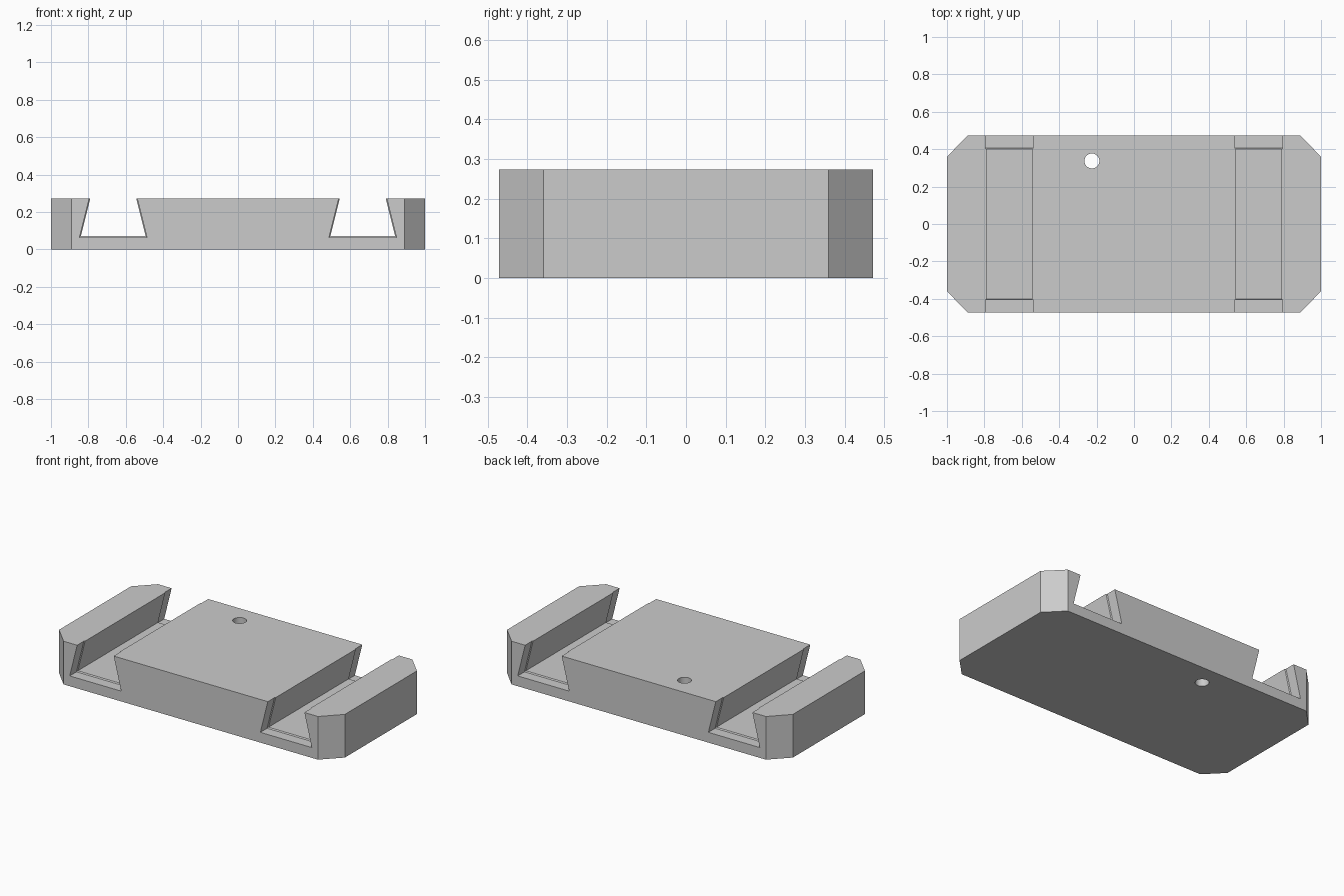
import bpy
import bmesh
import math

cube = bpy.data.objects.get("Cube")
if cube:
    bpy.data.objects.remove(cube, do_unlink=True)

HEIGHT = 0.273
HALF_Y = 0.472

grey = bpy.data.materials.new("neutral grey")
grey.use_nodes = True
grey.diffuse_color = (0.6, 0.6, 0.6, 1)
grey.node_tree.nodes["Principled BSDF"].inputs["Base Color"].default_value = grey.diffuse_color


def loft(name, sections):
    """Closed solid through a series of matching cross-sections."""
    bm = bmesh.new()
    rings = [[bm.verts.new(p) for p in section] for section in sections]
    for a, b in zip(rings, rings[1:]):
        for i in range(len(a)):
            j = (i + 1) % len(a)
            bm.faces.new((a[i], a[j], b[j], b[i]))
    bm.faces.new(rings[0])
    bm.faces.new(rings[-1])
    bmesh.ops.recalc_face_normals(bm, faces=bm.faces)
    mesh = bpy.data.meshes.new(name)
    bm.to_mesh(mesh)
    bm.free()
    mesh.materials.append(grey)
    obj = bpy.data.objects.new(name, mesh)
    bpy.context.collection.objects.link(obj)
    return obj


def cut(target, cutter):
    """Subtract the cutter and discard it."""
    cutter.hide_render = True
    mod = target.modifiers.new("cut", "BOOLEAN")
    mod.operation = "DIFFERENCE"
    mod.solver = "EXACT"
    mod.object = cutter
    bpy.context.view_layer.objects.active = target
    bpy.ops.object.modifier_apply(modifier=mod.name)
    bpy.data.objects.remove(cutter, do_unlink=True)


def groove_section(cx, y, grow):
    """Dovetail outline, wider at the floor than at the mouth."""
    floor, mouth = 0.072 - grow, HEIGHT + 0.05
    wide = 0.173 + grow
    narrow = wide - 0.25 * (mouth - floor)
    return [(cx - wide, y, floor), (cx + wide, y, floor),
            (cx + narrow, y, mouth), (cx - narrow, y, mouth)]


# Block with clipped corners
quarter = [(1, 0.36), (0.89, HALF_Y)]
outline = (quarter + [(-x, y) for x, y in reversed(quarter)]
           + [(-x, -y) for x, y in quarter] + [(x, -y) for x, y in reversed(quarter)])
block = loft("dovetail_block", [[(x, y, z) for x, y in outline] for z in (0, HEIGHT)])

# Two dovetail grooves, slightly enlarged at both ends
stations = [(-0.6, 0.007), (-0.405, 0.007), (-0.4, 0), (0.4, 0), (0.405, 0.007), (0.6, 0.007)]
for side in (-1, 1):
    cut(block, loft("groove_cutter", [groove_section(side * 0.667, y, g) for y, g in stations]))

# Round through hole near the back edge
circle = [math.tau * i / 32 for i in range(32)]
cut(block, loft("hole_cutter", [[(-0.225 + 0.04 * math.cos(a), 0.337 + 0.04 * math.sin(a), z)
                                 for a in circle] for z in (-0.1, HEIGHT + 0.1)]))

# Smooth hole wall, crisp edges elsewhere
bpy.ops.object.select_all(action="DESELECT")
block.select_set(True)
bpy.context.view_layer.objects.active = block
bpy.ops.object.shade_smooth_by_angle(angle=math.radians(20))
